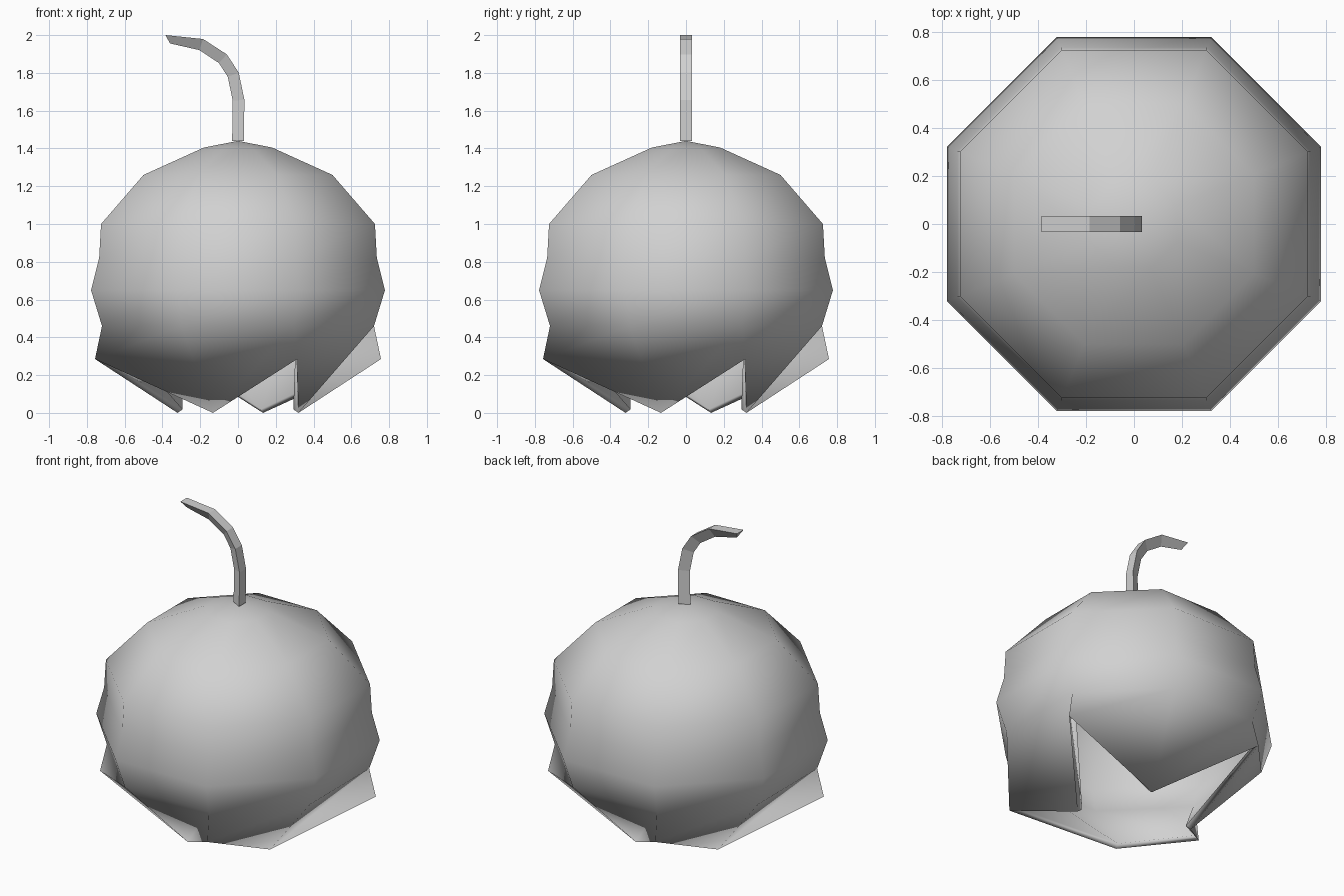
import bpy, bmesh, math
from mathutils import Vector

cube = bpy.data.objects.get("Cube")
if cube:
    bpy.data.objects.remove(cube, do_unlink=True)

SHADE = (0.64, 0.64, 0.64, 1)
grey = bpy.data.materials.new("plain grey")
grey.use_nodes = True
grey.diffuse_color = SHADE
grey.node_tree.nodes["Principled BSDF"].inputs["Base Color"].default_value = SHADE


def finish(name, bm):
    bmesh.ops.recalc_face_normals(bm, faces=bm.faces)
    mesh = bpy.data.meshes.new(name)
    bm.to_mesh(mesh)
    bm.free()
    mesh.materials.append(grey)
    mesh.shade_smooth()
    obj = bpy.data.objects.new(name, mesh)
    bpy.context.collection.objects.link(obj)
    return obj


def bridge(bm, a, b):
    n = len(a)
    for i in range(n):
        j = (i + 1) % n
        bm.faces.new((b[i], b[j], a[j], a[i]))


# Bell: eight-sided profile (half width, height) closed by a pole
SIDES = 8
ROUND = math.cos(math.pi / SIDES)
profile = [(0.18, 1.405), (0.5, 1.26), (0.725, 1.0), (0.735, 0.82), (0.778, 0.65), (0.72, 0.46)]
tip, notch = (0.32, 0.0), (0.757, 0.285)

bm = bmesh.new()


def ring(stops):
    verts = []
    for i in range(SIDES):
        half, z = stops[i % len(stops)]
        a = (i + 0.5) * math.tau / SIDES
        verts.append(bm.verts.new((half / ROUND * math.cos(a), half / ROUND * math.sin(a), z)))
    return verts


rings = [ring([p]) for p in profile] + [ring([notch, tip])]  # zigzag rim
pole = bm.verts.new((0, 0, 1.44))
for i in range(SIDES):
    bm.faces.new((pole, rings[0][i], rings[0][(i + 1) % SIDES]))
for upper, lower in zip(rings, rings[1:]):
    bridge(bm, upper, lower)
bell = finish("flower_bell", bm)
shell = bell.modifiers.new("shell", 'SOLIDIFY')
shell.thickness = 0.035
shell.offset = -1

# Stem: three-sided tube swept along a bent path, flat side on the outer bend
path = [Vector((x, 0, z)) for x, z in
        [(0, 1.44), (0.003, 1.655), (-0.025, 1.79), (-0.08, 1.875), (-0.195, 1.95), (-0.372, 1.978)]]
last = len(path) - 1
bm = bmesh.new()
loops = []
for i, p in enumerate(path):
    along = (path[min(i + 1, last)] - path[max(i - 1, 0)]).normalized()
    if i == last:
        along = Vector((-0.87, 0, -0.49))
    across = Vector((0, 1, 0)).cross(along)
    if i == last:
        across = Vector((-0.49, 0, 0.87))  # slanted end cut
    r = 0.0255 if i == last else 0.031
    loops.append([bm.verts.new(p + across * r * u + Vector((0, 0.033 * v, 0)))
                  for u, v in ((1, 1), (-1, 0), (1, -1))])
for a, b in zip(loops, loops[1:]):
    bridge(bm, a, b)
bm.faces.new(loops[0])
bm.faces.new(loops[-1])
finish("stem", bm).data.shade_flat()
